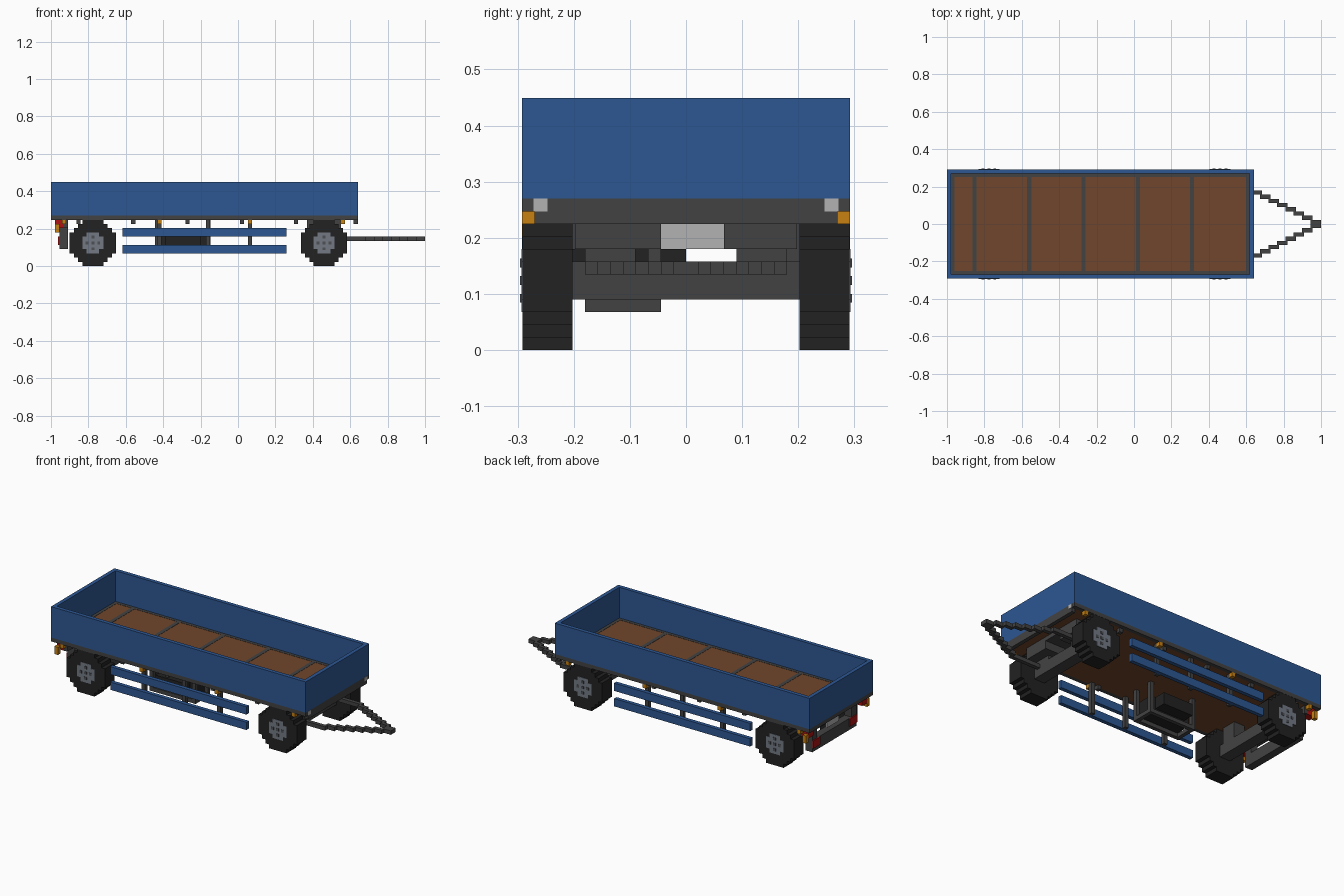
import bpy, bmesh
from mathutils import Vector

if "Cube" in bpy.data.objects:
    bpy.data.objects.remove(bpy.data.objects["Cube"])

S = 2 / 89            # size of one block
X0, X1, W = -1.0, 73 * S - 1, 13 * S   # body ends and half width


def material(name, r, g, b):
    m = bpy.data.materials.new(name)
    m.use_nodes = True
    m.diffuse_color = (r, g, b, 1)
    m.node_tree.nodes["Principled BSDF"].inputs["Base Color"].default_value = (r, g, b, 1)
    return m


BLUE = material("blue paint", 0.026, 0.095, 0.29)
WOOD = material("brown floor", 0.165, 0.062, 0.025)
DARK = material("dark grey steel", 0.055, 0.055, 0.055)
BLACK = material("black rubber", 0.016, 0.016, 0.016)
RIM = material("rim grey", 0.17, 0.19, 0.23)
RIM_DARK = material("rim shadow grey", 0.075, 0.08, 0.09)
ORANGE = material("orange lamp", 0.58, 0.22, 0.006)
RED = material("red lamp", 0.42, 0.006, 0.006)
LIGHT = material("light grey", 0.45, 0.45, 0.45)


def finish(name, bm, mat):
    bmesh.ops.recalc_face_normals(bm, faces=bm.faces)
    me = bpy.data.meshes.new(name)
    bm.to_mesh(me)
    bm.free()
    me.materials.append(mat)
    ob = bpy.data.objects.new(name, me)
    bpy.context.collection.objects.link(ob)
    return ob


def boxes(name, mat, *parts, mirror=False):
    """Boxes given as (x0, x1, y0, y1, z0, z1), y and z in blocks, x in units."""
    bm = bmesh.new()
    for x0, x1, y0, y1, z0, z1 in parts:
        spans = [(y0, y1), (-y1, -y0)] if mirror else [(y0, y1)]
        for a, b in spans:
            lo, hi = Vector((x0, a * S, z0 * S)), Vector((x1, b * S, z1 * S))
            for v in bmesh.ops.create_cube(bm, size=1)["verts"]:
                v.co = [l + (c + 0.5) * (h - l) for l, c, h in zip(lo, v.co, hi)]
    return finish(name, bm, mat)


# Cargo body: walls, floor and the steel frame under them
boxes("side_walls", BLUE, (X0, X1, 12, 13, 12, 20), mirror=True)
boxes("end_walls", BLUE, (X0, X0 + S, -12, 12, 12, 20), (X1 - S, X1, -12, 12, 12, 20))
boxes("floor", WOOD, (X0 + S, X1 - S, -12, 12, 11, 12))
boxes("side_frame", DARK, (X0, X1, 12, 13, 11, 12), mirror=True)
boxes("end_frame", DARK, (X0, X0 + S, -12, 12, 11, 12), (X1 - S, X1, -12, 12, 10, 12))

# Floor battens, and their ends below the body edge
BATTENS = [-0.853, -0.56, -0.27, 0.022, 0.31]
boxes("floor_battens", DARK, *[(x - S / 2, x + S / 2, -12, 12, 11.5, 12.06) for x in BATTENS])
boxes("floor_edge_strips", DARK, (X0 + S, X1 - S, 11.2, 12, 11.5, 12.06), mirror=True)
boxes("floor_end_strips", DARK, (X0 + S, X0 + 1.8 * S, -11.2, 11.2, 11.5, 12.06),
      (X1 - 1.8 * S, X1 - S, -11.2, 11.2, 11.5, 12.06))
boxes("batten_ends", DARK, *[(x - S / 2, x + S / 2, 11, 12, 10, 11) for x in BATTENS], mirror=True)

# Wheels: stepped discs with a blocky rim
WHEELS = [-0.776, 0.46]
AXLE_Z = 5.5 * S


def stepped_outline(radius):
    """Corner points of a disc drawn in blocks, as (x, z) in blocks."""
    n = int(radius)
    right = []
    for dz in range(-n, n + 1):
        half = int((radius ** 2 - dz ** 2) ** 0.5) + 0.5
        right += [(half, dz - 0.5), (half, dz + 0.5)]
    pts = right + [(-x, z) for x, z in reversed(right)]
    keep = []
    for i, p in enumerate(pts):
        a, b = pts[i - 1], pts[(i + 1) % len(pts)]
        if p != a and not (a[0] == p[0] == b[0]):
            keep.append(p)
    return keep


def stepped_disc(name, mat, radius, cx, y0, y1):
    bm = bmesh.new()
    face = bm.faces.new([bm.verts.new((cx + x * S, y0 * S, AXLE_Z + z * S))
                         for x, z in stepped_outline(radius)])
    new = bmesh.ops.extrude_face_region(bm, geom=[face])["geom"]
    bmesh.ops.translate(bm, vec=(0, (y1 - y0) * S, 0),
                        verts=[g for g in new if isinstance(g, bmesh.types.BMVert)])
    return finish(name, bm, mat)


for cx, end in zip(WHEELS, ("rear", "front")):
    for s, side in ((-1, "near"), (1, "far")):
        tag = end + "_" + side
        stepped_disc(tag + "_tyre", BLACK, 5.5, cx, s * 9, s * 12.95)
        stepped_disc(tag + "_rim", RIM, 2.5, cx, s * 12, s * 13.05)
        # Bolts round the hub, and the hub cap
        bits = []
        for dx, dz in ((0, 1.4), (0, -1.4), (1.4, 0), (-1.4, 0), (0, 0)):
            y = sorted((s * 12.9, s * 13.15))
            bits.append((cx + (dx - 0.35) * S, cx + (dx + 0.35) * S, *y, 5.15 + dz, 5.85 + dz))
        boxes(tag + "_bolts", RIM_DARK, *bits)
    # Axle beam and spring hangers
    boxes(end + "_axle", DARK, (cx - 1.5 * S, cx + 1.5 * S, -9, 9, 4, 7))
    boxes(end + "_hangers", DARK, (cx - 1.5 * S, cx + 1.5 * S, 4, 8, 7, 11), mirror=True)

# Front turntable beam
boxes("turntable", DARK, (0.37, 0.55, -8.8, -2, 8, 11), (0.37, 0.55, 3, 8.8, 8, 11),
      (0.37, 0.55, -2, 3, 10, 11))

# Drawbar: two stepped arms meeting at the hitch
arms = [(0.46, X1, 7, 8, 6, 7)]
for i in range(8):
    x = X1 + 2 * i * S
    arms.append((x - S * 0.5, x + 2 * S, 7 - i, 8 - i, 6, 7))
boxes("drawbar_arms", DARK, *arms, mirror=True)
boxes("drawbar_hitch", DARK, (1 - 2 * S, 1, -1, 1, 6, 7))

# Side guard rails and their posts
R0, R1 = X0 + 17 * S, X0 + 56 * S
boxes("guard_rails", BLUE, (R0, R1, 12, 13, 3, 5), (R0, R1, 12, 13, 7, 9), mirror=True)
boxes("guard_posts", DARK, *[(x - S / 2, x + S / 2, 11, 12, 3, 11)
                             for x in (-0.42, -0.16, 0.064)], mirror=True)

# Tank in its carrying frame
boxes("tank", BLACK, (-0.42, -0.17, -7, -3, 4, 8), (-0.39, -0.2, -9, 0, 5, 8))
boxes("tank_frame", DARK,
      *[(x, x + S, y, y + 1, 3, 11) for x in (-0.445, -0.17) for y in (-8, -3)],
      *[(x, x + S, -8, -2, 3, 4) for x in (-0.445, -0.17)],
      *[(-0.445, -0.15, y, y + 1, 3, 4) for y in (-8, -3)])

# Rear bumper with posts, plate and lamps
boxes("rear_bumper", DARK, (X0 + 2 * S, X0 + 4 * S, -9, 9, 4, 7))
boxes("bumper_posts", DARK, (X0 + 2 * S, X0 + 4 * S, 7, 9, 7, 11), mirror=True)
boxes("rear_lamp_bar", DARK, (X0 + 3 * S, X0 + 4 * S, 9, 12, 9, 11), mirror=True)
boxes("rear_plate", LIGHT, (X0 + 2 * S, X0 + 2.4 * S, -2, 3, 8, 10))
boxes("plate_holder", DARK, (X0 + 2 * S, X0 + 3 * S, -7, 7, 10, 11))
boxes("rear_lamps", RED, (X0 + S, X0 + 3 * S, 10, 12, 9, 11), mirror=True)
boxes("bumper_reflectors", RED, (X0 + 1.7 * S, X0 + 2 * S, 6, 9, 5, 7), mirror=True)
boxes("rear_indicators", ORANGE, (X0 + S, X0 + 2 * S, 12, 13, 8, 10), mirror=True)

# Side marker lamps and front lamps
boxes("side_markers", ORANGE, *[(x - S / 2, x + S / 2, 12, 13, 10, 11)
                                for x in (-0.93, -0.42, 0.064, 0.56)], mirror=True)
boxes("front_lamps", LIGHT, (X1 - S, X1 + 0.1 * S, 11, 12.1, 11, 12), mirror=True)
